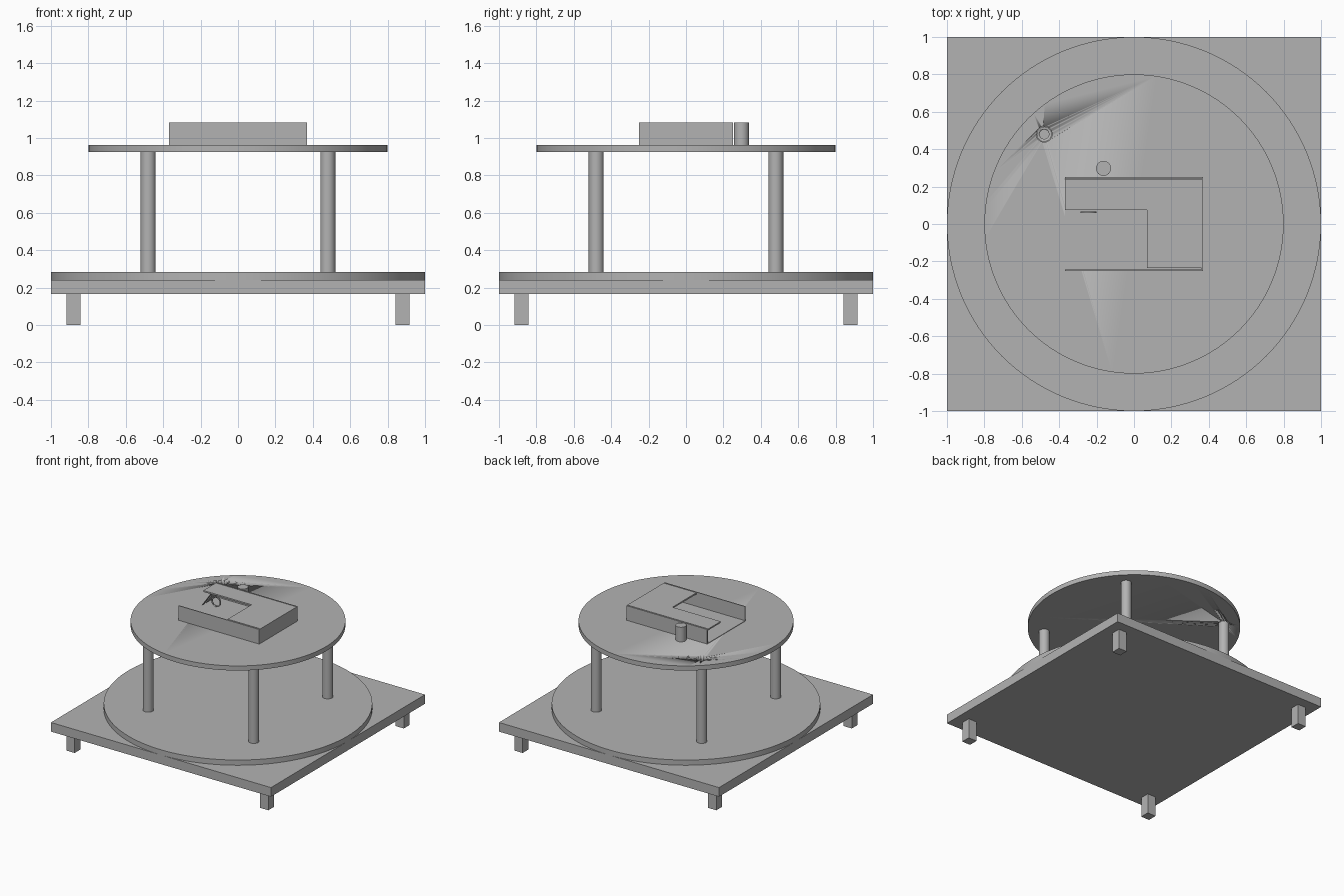
import bpy
from math import pi

cube = bpy.data.objects.get("Cube")
if cube:
    bpy.data.objects.remove(cube, do_unlink=True)

grey = bpy.data.materials.new("mid grey")
grey.use_nodes = True
colour = (0.45, 0.45, 0.45, 1)
grey.diffuse_color = colour
grey.node_tree.nodes["Principled BSDF"].inputs["Base Color"].default_value = colour


def box(name, lo, hi):
    """Block between two opposite corners."""
    centre = [(a + b) / 2 for a, b in zip(lo, hi)]
    bpy.ops.mesh.primitive_cube_add(size=1, location=centre)
    ob = bpy.context.object
    ob.name = name
    ob.scale = [b - a for a, b in zip(lo, hi)]
    bpy.ops.object.transform_apply(location=False, rotation=False, scale=True)
    ob.data.materials.append(grey)
    return ob


def cylinder(name, radius, x, y, z0, z1, sides=48):
    """Smooth upright cylinder."""
    bpy.ops.mesh.primitive_cylinder_add(vertices=sides, radius=radius, depth=z1 - z0,
                                        location=(x, y, (z0 + z1) / 2))
    ob = bpy.context.object
    ob.name = name
    ob.data.materials.append(grey)
    bpy.ops.object.shade_smooth_by_angle()
    return ob


def drill(ob, radius, x, y, z0, z1):
    """Cut a round hole through an object."""
    cutter = cylinder("hole_cutter", radius, x, y, z0, z1)
    cutter.hide_render = True
    mod = ob.modifiers.new("hole", 'BOOLEAN')
    mod.operation = 'DIFFERENCE'
    mod.solver = 'EXACT'
    mod.object = cutter
    bpy.context.view_layer.objects.active = ob
    bpy.ops.object.modifier_apply(modifier=mod.name)
    bpy.data.objects.remove(cutter, do_unlink=True)


def prism(name, outline, z0, z1):
    """Flat plate from an outline."""
    n = len(outline)
    verts = [(x, y, z) for z in (z0, z1) for x, y in outline]
    faces = [list(range(n))[::-1], list(range(n, 2 * n))]
    faces += [(i, (i + 1) % n, (i + 1) % n + n, i + n) for i in range(n)]
    mesh = bpy.data.meshes.new(name)
    mesh.from_pydata(verts, [], faces)
    ob = bpy.data.objects.new(name, mesh)
    bpy.context.collection.objects.link(ob)
    mesh.materials.append(grey)
    return ob


LEG_TOP, PLATE_TOP, DISC_TOP = 0.165, 0.24, 0.283
DECK_LOW, DECK_TOP, CASE_TOP = 0.925, 0.963, 1.083

# Base plate and lower disc
box("base_plate", (-1, -1, LEG_TOP), (1, 1, PLATE_TOP))
cylinder("lower_disc", 1, 0, 0, PLATE_TOP, DISC_TOP, 128)

# Upper disc with a cable hole above one post
deck = cylinder("upper_disc", 0.8, 0, 0, DECK_LOW, DECK_TOP, 128)
drill(deck, 0.042, -0.48, 0.48, DECK_LOW - 0.02, DECK_TOP + 0.02)

# Legs and hollow posts
for sx, side in ((-1, "right"), (1, "left")):
    for sy, end in ((-1, "front"), (1, "back")):
        x, y = 0.88 * sx, 0.88 * sy
        box(f"{end}_{side}_leg", (x - 0.038, y - 0.038, 0), (x + 0.038, y + 0.038, LEG_TOP))
        x, y = 0.48 * sx, 0.48 * sy
        post = cylinder(f"{end}_{side}_post", 0.04, x, y, DISC_TOP, DECK_LOW)
        drill(post, 0.025, x, y, DISC_TOP - 0.02, DECK_LOW + 0.02)

# Sheet case, open at one end
W, D, T = 0.368, 0.25, 0.007
box("case_floor", (-W, -D, DECK_TOP), (W, D, DECK_TOP + 0.004))
box("case_front_wall", (-W, -D, DECK_TOP), (W, -D + T, CASE_TOP))
box("case_back_wall", (-W, D - T, DECK_TOP), (W, D, CASE_TOP))
box("case_end_wall", (W - T, -D, DECK_TOP), (W, D, CASE_TOP))

# L-shaped lid
prism("case_lid", [(-W, 0.075), (0.07, 0.075), (0.07, -0.235), (W, -0.235),
                   (W, 0.237), (-W, 0.237)], CASE_TOP - 0.012, CASE_TOP)

# Small ring inside the case, facing the front
ring = cylinder("port_ring", 0.043, 0, 0, -0.004, 0.004)
drill(ring, 0.033, 0, 0, -0.02, 0.02)
ring.rotation_euler.x = pi / 2
ring.location = (-0.243, 0.064, 1.03)

# Upright peg behind the case
cylinder("peg", 0.04, -0.163, 0.297, DECK_TOP, CASE_TOP)
